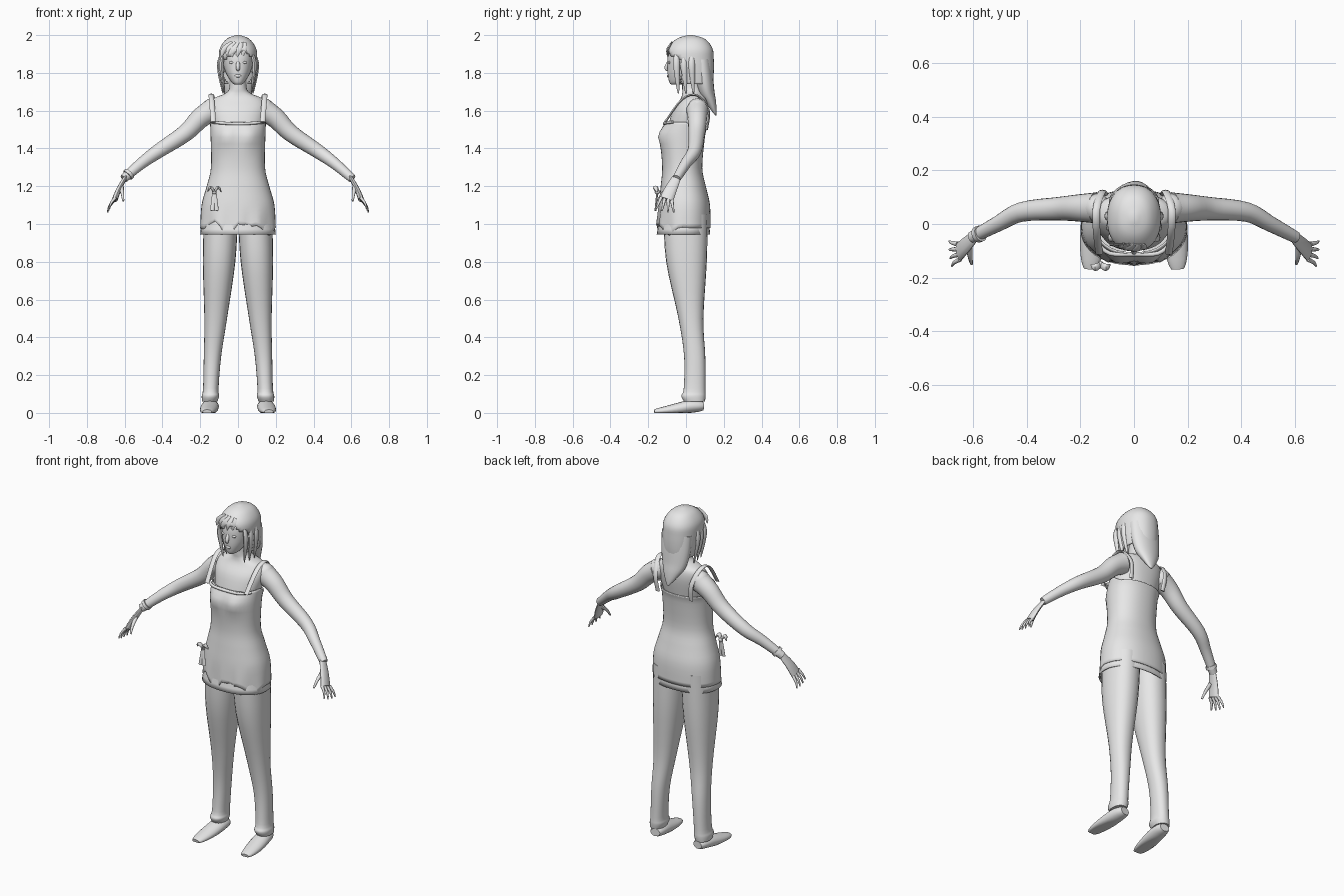
import bpy, bmesh
from math import sin, cos, pi, exp, copysign
from mathutils import Vector

cube = bpy.data.objects.get("Cube")
if cube:
    bpy.data.objects.remove(cube)

COLOUR = (.8, .8, .8, 1)
grey = bpy.data.materials.new("light grey")
grey.use_nodes = True
grey.diffuse_color = COLOUR
grey.node_tree.nodes["Principled BSDF"].inputs["Base Color"].default_value = COLOUR

SIDEWAYS, DEPTH, UP = Vector((1, 0, 0)), Vector((0, 1, 0)), Vector((0, 0, 1))


# Taper rules along a tube, from start to end
def even(along):
    return 1


def taper(along):
    return 1 - .63 * along


def leaf(along):
    return sin(pi * (.2 + .75 * along))


def flowing(points, steps=4):
    """Resample points along a smooth curve that passes through them."""
    points = [Vector(p) for p in points]
    first, last = points[0], points[-1]
    padded = [first] + points + [last]
    result = []
    for before, start, end, after in zip(padded, padded[1:], padded[2:], padded[3:]):
        leave, arrive = (end - before) / 2, (after - start) / 2
        for step in range(steps):
            t = step / steps
            ease = t * t * (3 - 2 * t)
            result.append(start.lerp(end, ease) + leave * t * (1 - t) ** 2 - arrive * t * t * (1 - t))
    return result + [last]


def skin_rings(rings, caps=True):
    bm = bmesh.new()
    rows = [[bm.verts.new(point) for point in ring] for ring in rings]
    for low, high in zip(rows, rows[1:]):
        for i in range(len(low)):
            bm.faces.new((low[i - 1], low[i], high[i], high[i - 1]))
    if caps:
        bm.faces.new(rows[0])
        bm.faces.new(rows[-1])
    return bm


def finish(bm, name, mirror=False, cloth=0):
    bmesh.ops.recalc_face_normals(bm, faces=bm.faces)
    mesh = bpy.data.meshes.new(name)
    bm.to_mesh(mesh)
    bm.free()
    mesh.materials.append(grey)
    obj = bpy.data.objects.new(name, mesh)
    bpy.context.collection.objects.link(obj)
    if cloth:
        obj.modifiers.new("cloth", "SOLIDIFY").thickness = cloth
    if mirror:
        obj.modifiers.new("mirror", "MIRROR")
    bpy.ops.object.select_all(action="DESELECT")
    obj.select_set(True)
    bpy.context.view_layer.objects.active = obj
    bpy.ops.object.shade_smooth_by_angle(angle=.9)


def level(z, half, front, back, x=0):
    """One level cross-section: height, half width, front and back depth, centre."""
    return z, half, front, back, x


def body(levels, sides=40, caps=True):
    """Stack of slightly squared ovals."""
    rings = []
    for z, half, front, back, x in flowing(levels):
        ring = []
        for i in range(sides):
            c, s = cos(2 * pi * i / sides), sin(2 * pi * i / sides)
            ring.append((x + half * copysign(abs(c) ** .9, c),
                         (front + back + (back - front) * copysign(abs(s) ** .9, s)) / 2, z))
        rings.append(ring)
    return skin_rings(rings, caps)


def tube(points, thick, wide, width_axis, shape=even, sides=12):
    """Oval tube along a smooth path; the wide radius follows width_axis."""
    path = flowing(points)
    end = len(path) - 1
    rings = []
    for i, centre in enumerate(path):
        tangent = path[min(i + 1, end)] - path[max(i - 1, 0)]
        u = tangent.cross(width_axis).normalized()
        v = u.cross(tangent).normalized()
        size = shape(i / end)
        angles = [2 * pi * k / sides for k in range(sides)]
        rings.append([centre + (u * thick * cos(a) + v * wide * sin(a)) * size for a in angles])
    return skin_rings(rings)


def blob(name, centre, size, mirror=False):
    bm = bmesh.new()
    bmesh.ops.create_uvsphere(bm, u_segments=12, v_segments=8, radius=1)
    bmesh.ops.scale(bm, vec=size, verts=bm.verts)
    bmesh.ops.translate(bm, vec=centre, verts=bm.verts)
    finish(bm, name, mirror)


# Shoulders, chest and neck
finish(body([level(z=1.5, half=.13, front=-.1, back=.1),
             level(z=1.6, half=.15, front=-.07, back=.115),
             level(z=1.66, half=.135, front=-.03, back=.11),
             level(z=1.69, half=.07, front=-.02, back=.09),
             level(z=1.72, half=.046, front=-.02, back=.08),
             level(z=1.8, half=.045, front=-.02, back=.08)]), "chest_and_neck")

# Tunic with a modelled bust, draped hem and lower back neckline
bm = body([level(z=.98, half=.2, front=-.15, back=.13),
           level(z=1.1, half=.193, front=-.144, back=.127),
           level(z=1.2, half=.166, front=-.134, back=.105),
           level(z=1.3, half=.143, front=-.126, back=.086),
           level(z=1.46, half=.145, front=-.135, back=.1),
           level(z=1.54, half=.148, front=-.11, back=.11)], caps=False)
for vert in bm.verts:
    x, y, z = vert.co
    hem = max(0, 1.1 - z) / .12
    if y < 0:
        vert.co.y -= .02 * exp(-((abs(x) - .065) / .05) ** 2 - ((z - 1.465) / .045) ** 2)
        vert.co.z += hem * (.025 * sin(32 * x) + .02 * cos(55 * x))
        vert.co.y -= hem * .008 * cos(60 * x)
    elif z > 1.47:
        vert.co.z -= (z - 1.47) * min(.5, 10 * y)
finish(bm, "tunic", cloth=.006)

# Underskirt showing below the hem
finish(body([level(z=.945, half=.2, front=-.155, back=.128),
             level(z=1.08, half=.185, front=-.13, back=.115)], caps=False), "underskirt", cloth=.005)

# Neckline trim and shoulder straps
finish(tube([(-.14, -.07, 1.54), (-.09, -.11, 1.535), (0, -.113, 1.53), (.09, -.11, 1.535), (.14, -.07, 1.54)],
            thick=.008, wide=.008, width_axis=UP), "neckline_trim")
finish(tube([(.13, -.11, 1.54), (.14, -.02, 1.66), (.14, .06, 1.68), (.12, .12, 1.6), (.11, .11, 1.5)],
            thick=.006, wide=.014, width_axis=SIDEWAYS, sides=8), "shoulder_strap", mirror=True)

# Bow with hanging ties at the right hip
knot = Vector((-.125, -.152, 1.17))
blob("bow_knot", knot, (.012, .014, .014))
for side in (-1, 1):
    outward = SIDEWAYS * side
    loop_top = knot + outward * .02 - DEPTH * .01 + UP * .025
    finish(tube([knot, loop_top, knot + outward * .036], thick=.008, wide=.014,
                width_axis=DEPTH, shape=leaf), "bow_loop")
    tie_end = knot + outward * .012 - DEPTH * .01 - UP * .1
    finish(tube([knot, tie_end], thick=.005, wide=.011, width_axis=SIDEWAYS), "bow_tie")

# Trousers
finish(body([level(z=.06, half=.04, front=-.01, back=.1, x=.15),
             level(z=.09, half=.046, front=-.025, back=.104, x=.146),
             level(z=.13, half=.041, front=-.012, back=.103, x=.144),
             level(z=.3, half=.046, front=-.01, back=.102, x=.135),
             level(z=.5, half=.06, front=-.04, back=.092, x=.118),
             level(z=.8, half=.086, front=-.105, back=.11, x=.1),
             level(z=1.05, half=.09, front=-.12, back=.115, x=.09)], sides=24), "trouser_leg", mirror=True)

# Shoes: heel to toe, lower and wider towards the ball, flat soled
bm = tube([(.14, .092, .036), (.147, .02, .034), (.157, -.08, .02), (.163, -.168, .01)],
          thick=.036, wide=.048, width_axis=SIDEWAYS, sides=16,
          shape=lambda along: max(.3, sin(pi * (.12 + .8 * along)) ** .5))
for vert in bm.verts:
    toe = max(0, .02 - vert.co.y)
    vert.co.z = max(0, vert.co.z * (1 - 2 * toe))
finish(bm, "shoe", mirror=True)

# Arms
finish(tube([(.14, .06, 1.6), (.2, .06, 1.56), (.28, .057, 1.48), (.42, .045, 1.387),
             (.51, 0, 1.322), (.605, -.05, 1.24)],
            thick=.061, wide=.059, width_axis=DEPTH, shape=taper, sides=20), "arm", mirror=True)
blob("shoulder", (.14, .06, 1.605), (.055, .055, .06), mirror=True)

# Hands, with fingers fanned from front to back
finish(tube([(.595, -.047, 1.25), (.63, -.08, 1.185), (.652, -.103, 1.13)], thick=.015, wide=.036,
            width_axis=DEPTH, shape=lambda along: 1 - .4 * (1 - along) ** 2), "palm", mirror=True)
for finger in range(4):
    base = Vector((.65, -.132, 1.14)) + Vector((.003, .019, -.006)) * finger
    reach = Vector((.034, -.028 + .013 * finger, -.066)) * (.9 + .1 * sin(finger))
    knuckle = base + reach / 2 + SIDEWAYS * .007
    finish(tube([base, knuckle, base + reach], thick=.009, wide=.01, width_axis=DEPTH,
                shape=taper, sides=8), "finger", mirror=True)
finish(tube([(.617, -.085, 1.195), (.612, -.125, 1.16), (.607, -.15, 1.122)], thick=.012, wide=.013,
            width_axis=SIDEWAYS, shape=taper, sides=8), "thumb", mirror=True)

# Bracelet on the right wrist
finish(tube([(-.573, -.035, 1.27), (-.585, -.04, 1.258)], thick=.031, wide=.031,
            width_axis=DEPTH, sides=16), "bracelet")

# Head and face
finish(body([level(z=1.738, half=.018, front=-.078, back=-.02),
             level(z=1.755, half=.038, front=-.09, back=.02),
             level(z=1.82, half=.072, front=-.098, back=.1),
             level(z=1.92, half=.08, front=-.088, back=.13),
             level(z=1.985, half=.02, front=-.01, back=.05)]), "head")
finish(tube([(0, -.09, 1.865), (0, -.106, 1.825), (0, -.092, 1.81)], thick=.009, wide=.011,
            width_axis=SIDEWAYS, shape=leaf), "nose")
blob("eye", (.034, -.088, 1.855), (.015, .007, .007), mirror=True)
blob("lips", (0, -.095, 1.784), (.018, .006, .008))
blob("ear", (.076, .015, 1.83), (.012, .02, .03), mirror=True)

# Hair cap, opened over the face with a side-swept fringe line
bm = body([level(z=1.74, half=.088, front=-.04, back=.142),
           level(z=1.8, half=.097, front=-.08, back=.147),
           level(z=1.87, half=.101, front=-.1, back=.147),
           level(z=1.93, half=.096, front=-.098, back=.14),
           level(z=1.98, half=.06, front=-.05, back=.1),
           level(z=2, half=.01, front=.01, back=.035)])
opening = []
for face in bm.faces:
    x, y, z = face.calc_center_median()
    underside = z < 1.75 and len(face.verts) > 4
    if underside or (y < -.025 and z < 1.925 - .6 * abs(x - .015)):
        opening.append(face)
bmesh.ops.delete(bm, geom=opening, context="FACES")
finish(bm, "hair_cap", cloth=.006)

# Long back hair narrowing to a point, loose side locks and fringe
finish(tube([(0, .085, 1.87), (0, .095, 1.78), (0, .11, 1.7), (.005, .135, 1.64), (.01, .158, 1.575)],
            thick=.05, wide=.094, width_axis=SIDEWAYS, sides=20,
            shape=lambda along: max(.05, 1 - along ** 2.5)), "back_hair")
for side in (-1, 1):
    for lock in range(3):
        x, y = side * (.083 + .006 * lock), -.05 + .04 * lock
        finish(tube([(x * .92, y, 1.9), (x * 1.06, y, 1.83), (x * .84, y + .01, 1.69)], thick=.017,
                    wide=.011, width_axis=SIDEWAYS, shape=leaf, sides=8), "side_lock")
for lock in range(5):
    x = -.075 + .027 * lock
    sweep = abs(x) * .3
    finish(tube([(x * .6 + .015, -.075, 1.962), (x, sweep - .101, 1.925), (x - .012, sweep - .1, 1.885)],
                thick=.005, wide=.014, width_axis=SIDEWAYS, shape=leaf, sides=8), "fringe_lock")
